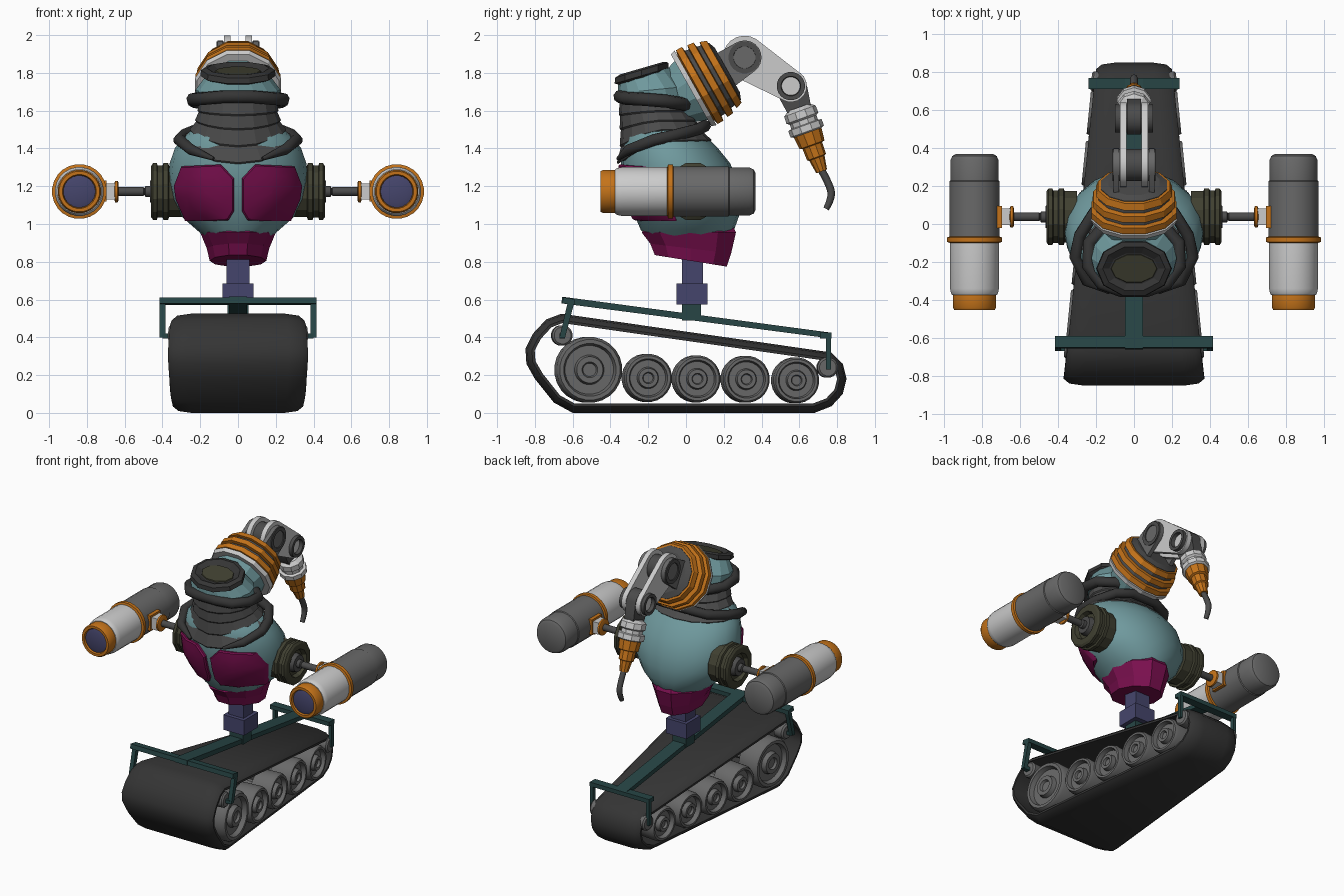
import bpy, bmesh, math
from mathutils import Vector
from math import sin, cos, pi

if "Cube" in bpy.data.objects:
    bpy.data.objects.remove(bpy.data.objects["Cube"])

COL = dict(teal=(.16, .32, .34), magenta=(.2, .005, .08), orange=(.55, .17, .01), dark=(.07, .07, .07),
           black=(.035, .035, .035), olive=(.05, .05, .03), blue=(.06, .06, .15), frame=(.02, .06, .06),
           light=(.55, .55, .55), grey=(.14, .14, .14))
MATS = {}
for k, c in COL.items():
    MATS[k] = bpy.data.materials.new(k)
    MATS[k].diffuse_color = (*c, 1)


def mesh(name, verts, faces, mat, smooth=None):
    me = bpy.data.meshes.new(name)
    me.from_pydata([tuple(v) for v in verts], [], faces)
    bm = bmesh.new()
    bm.from_mesh(me)
    bmesh.ops.recalc_face_normals(bm, faces=bm.faces)
    bm.to_mesh(me)
    bm.free()
    me.materials.append(MATS[mat])
    ob = bpy.data.objects.new(name, me)
    bpy.context.collection.objects.link(ob)
    if smooth:
        bpy.ops.object.select_all(action='DESELECT')
        ob.select_set(True)
        bpy.context.view_layer.objects.active = ob
        bpy.ops.object.shade_smooth_by_angle(angle=math.radians(smooth))
    return ob


def loft(name, rings, mat, smooth=None, closed=False):
    n, m = len(rings[0]), len(rings)
    faces = []
    for i in range(m if closed else m - 1):
        a, b = i * n, (i + 1) % m * n
        faces += [(a + j, a + (j + 1) % n, b + (j + 1) % n, b + j) for j in range(n)]
    if not closed:
        faces += [tuple(range(n)), tuple(range((m - 1) * n, m * n))]
    return mesh(name, [v for r in rings for v in r], faces, mat, smooth)


def lathe(name, origin, axis, profile, mat, n=24, smooth=35):
    q = Vector(axis).to_track_quat('Z', 'Y')
    o = Vector(origin)
    return loft(name, [[o + q @ Vector((r * cos(2 * pi * (j + .5) / n), r * sin(2 * pi * (j + .5) / n), t))
                        for j in range(n)] for t, r in profile], mat, smooth)


def oval(z, cy, rx, ry, tilt=0, drop=0, n=16):
    out = []
    for j in range(n):
        a = 2 * pi * j / n
        y = ry * sin(a)
        out.append((rx * cos(a), cy + y, z + tilt * y - drop * max(0, -sin(a)) ** 1.5))
    return out


def prism(name, pts, x0, x1, mat, smooth=None):
    return loft(name, [[(x, y, z) for y, z in pts] for x in (x0, x1)], mat, smooth)


def capsule(a, ra, b, rb, n=10):
    phi = math.atan2(b[1] - a[1], b[0] - a[0])
    return ([(a[0] + ra * cos(phi + pi / 2 + pi * i / n), a[1] + ra * sin(phi + pi / 2 + pi * i / n)) for i in range(n + 1)]
            + [(b[0] + rb * cos(phi - pi / 2 + pi * i / n), b[1] + rb * sin(phi - pi / 2 + pi * i / n)) for i in range(n + 1)])


def box(name, x0, x1, y0, y1, z0, z1, mat):
    return prism(name, [(y0, z0), (y1, z0), (y1, z1), (y0, z1)], x0, x1, mat)


def tube(name, pts, depth, mat, cyclic=False, kind='POLY', res=2):
    cu = bpy.data.curves.new(name, 'CURVE')
    cu.dimensions, cu.bevel_depth, cu.bevel_resolution, cu.use_fill_caps = '3D', depth, res, True
    sp = cu.splines.new(kind)
    sp.points.add(len(pts) - 1)
    for p, v in zip(sp.points, pts):
        p.co, p.radius = (*v[:3], 1), (v[3] if len(v) > 3 else 1)
    sp.use_cyclic_u = cyclic
    if kind == 'NURBS':
        sp.order_u, sp.use_endpoint_u, sp.resolution_u = 3, not cyclic, 4
    cu.materials.append(MATS[mat])
    ob = bpy.data.objects.new(name, cu)
    bpy.context.collection.objects.link(ob)


# Tapered rubber track
half = lambda y: .285 - .1 * y
path = [(-.6, .0), (.68, .0), (.77, .035), (.83, .1), (.85, .18), (.83, .26), (.77, .32), (-.66, .525),
        (-.74, .495), (-.81, .42), (-.85, .34), (-.845, .26), (-.8, .18), (-.7, .055)]
rings = []
for i, p in enumerate(path):
    p, a, b = Vector(p), Vector(path[i - 1]), Vector(path[(i + 1) % len(path)])
    t = ((p - a).normalized() + (b - p).normalized()).normalized()
    nrm = Vector((-t.y, t.x))
    sect = [(0, .05), (0, .035), (-.03, .01), (-.1, 0)]
    ring = [(s * (half(p.x) + o), d) for s, lst in ((1, sect), (-1, sect[::-1])) for o, d in lst]
    rings.append([(x, *(p + nrm * d)) for x, d in ring])
loft("track", rings, 'black', 40, closed=True)

# Road wheels and small rollers
for s in (-1, 1):
    for y, z, r in [(-.51, .228, .175), (-.2, .185, .128), (.06, .18, .125), (.32, .178, .125), (.585, .172, .122)]:
        lathe("road_wheel", (s * half(y), y, z), (s, .1, 0),
              [(-.14, r), (-.01, r), (.012, r * .92), (.012, r * .8), (-.02, r * .74), (-.02, r * .45),
               (.012, r * .4), (.012, r * .24), (-.005, r * .2)], 'grey')
    for y, z in [(-.655, .41), (.75, .24)]:
        lathe("roller", (s * half(y), y, z), (s, .1, 0), [(-.06, .055), (.005, .055), (.015, .045), (.015, .02)], 'grey', 16)
for y, z in [(-.51, .228), (-.2, .185), (.06, .18), (.32, .178), (.585, .172)]:
    lathe("axle", (-.2, y, z), (1, 0, 0), [(0, .03), (.4, .03)], 'grey', 10)

# Carrier frame over the track
prism("frame_beam", [(-.66, .58), (.76, .395), (.765, .425), (-.655, .615)], -.048, .048, 'frame')
prism("front_crossbar", [(-.655, .58), (-.59, .572), (-.59, .602), (-.65, .612)], -.415, .415, 'frame')
box("rear_crossbar", -.24, .24, .71, .77, .395, .425, 'frame')
box("post_socket", -.055, .055, -.02, .08, .49, .6, 'frame')
for s in (-1, 1):
    prism("front_leg", [(-.67, .4), (-.64, .4), (-.59, .59), (-.625, .59)], s * .385, s * .415, 'frame')
    box("front_foot", s * .34, s * .4, -.67, -.64, .395, .42, 'frame')
    box("rear_leg", s * .215, s * .24, .74, .768, .23, .41, 'frame')

# Waist post
box("post_base", -.083, .083, -.05, .115, .575, .685, 'blue')
box("post", -.06, .06, -.022, .09, .68, .86, 'blue')

# Pelvis
loft("pelvis", [oval(.805, .025, .15, .2, -.16, n=10), oval(.87, .025, .165, .225, -.12, n=10),
                oval(.955, .015, .2, .262, 0, n=10), oval(.985, .015, .17, .24, .05, n=10)], 'magenta')

# Egg-shaped torso: z, half width, front y, back y
T = [(.92, .16, -.2, .22), (.97, .22, -.24, .255), (1.04, .30, -.27, .28), (1.13, .355, -.31, .287), (1.22, .37, -.335, .272),
     (1.32, .362, -.345, .235), (1.4, .335, -.34, .17), (1.46, .29, -.335, .11), (1.51, .23, -.3, .05)]
loft("torso", [oval(z, (f + b) / 2, rx, (b - f) / 2, n=20) for z, rx, f, b in T], 'teal', 30)


def front_y(x, z):
    for a, b in zip(T, T[1:]):
        if a[0] <= z <= b[0]:
            k = (z - a[0]) / (b[0] - a[0])
            rx, f, bk = [a[i] + k * (b[i] - a[i]) for i in (1, 2, 3)]
            u = min(abs(x) / rx, .96)
            return (f + bk) / 2 - (bk - f) / 2 * math.sqrt(1 - u * u)


# Chest plates wrapped on the torso front
plate = [(.3, 1.305), (.2, 1.31), (.09, 1.315), (.02, 1.24), (.02, 1.15), (.02, 1.07), (.05, 1.02), (.16, 1.015),
         (.28, 1.015), (.33, 1.13), (.34, 1.2)]
for s in (-1, 1):
    rings = []
    for k, off in [(1, .02), (1, -.014), (.95, -.024), (.6, -.024), (.25, -.024), (.02, -.024)]:
        pts = [(.18 + (x - .18) * k, 1.17 + (z - 1.17) * k) for x, z in plate]
        rings.append([(s * x, front_y(x, z) + off, z) for x, z in pts])
    loft("chest_plate", rings, 'magenta', 30)

# Stepped neck mantle dipping to a V on the chest
M = [(1.67, -.165, .205, .185, 0), (1.6, -.16, .208, .19, .02), (1.55, -.145, .222, .2, .045),
     (1.5, -.13, .25, .215, .085), (1.445, -.115, .315, .245, .12)]
rings = []
for z, cy, rx, ry, d in M:
    rings += [oval(z, cy, rx + .006, ry + .006, 0, d), oval(z - .008, cy, rx, ry, 0, d)]
loft("neck_mantle", rings, 'dark')


def mirrored(half_pts):
    return [(-p[0], *p[1:]) for p in half_pts[::-1]] + half_pts


# Shoulder collar and head rim bands
tube("shoulder_collar", mirrored([(.1, .1, 1.52), (.21, .06, 1.5), (.285, -.06, 1.47), (.31, -.17, 1.445),
                                  (.25, -.3, 1.395, .9), (.13, -.36, 1.345, .3)]), .033, 'black')
tube("head_rim", mirrored([(.07, -.35, 1.675), (.17, -.315, 1.665), (.24, -.22, 1.66), (.235, -.1, 1.65),
                           (.15, -.01, 1.635), (.06, .015, 1.63)]), .035, 'black', True)

# Head with dished top
loft("head", [oval(1.64, -.165, .215, .185), oval(1.71, -.18, .225, .18, .1), oval(1.79, -.22, .165, .14, .28)], 'teal')
loft("head_top_rim", [oval(1.775, -.225, .165, .135, .29, n=10), oval(1.785, -.235, .2, .15, .29, n=10),
                      oval(1.815, -.235, .195, .148, .29, n=10), oval(1.825, -.235, .165, .12, .29, n=10),
                      oval(1.805, -.235, .13, .085, .29, n=10)], 'black')
loft("head_top_disc", [oval(1.795, -.235, .125, .08, .29, n=10), oval(1.812, -.235, .12, .075, .29, n=10)], 'olive')

# Ribbed turret behind the head
o, ax = (0, .04, 1.715), (0, .87, .49)
for name, prof, mat in [("turret_plug", [(-.17, .13), (0, .19)], 'teal'), ("turret_flange", [(-.015, .225), (.012, .235)], 'light'),
                        ("turret_ring", [(.012, .2), (.02, .232), (.055, .232), (.06, .2)], 'orange'),
                        ("turret_core", [(.05, .207), (.19, .18), (.205, .14)], 'dark'),
                        ("turret_ring", [(.08, .2), (.085, .225), (.12, .222), (.125, .19)], 'orange'),
                        ("turret_ring", [(.145, .18), (.15, .208), (.185, .195), (.19, .16)], 'orange')]:
    lathe(name, o, ax, prof, mat, 12, 20)

# Tail arm linkage
A, B = (.31, 1.882), (.555, 1.73)
d = Vector((.34, -.94))
for s in (-1, 1):
    prism("tail_bracket", capsule((.2, 1.81), .1, A, .09), s * .08, s * .108, 'grey', 30)
    prism("tail_link", capsule(A, .115, B, .085), s * .04, s * .075, 'light', 30)
for p, r, w in [(A, .085, .114), (B, .075, .1)]:
    lathe("tail_pin", (-w, *p), (1, 0, 0), [(.025, r * .65), (0, r * .7), (0, r), (2 * w, r), (2 * w, r * .7), (2 * w - .025, r * .65)], 'dark', 20)
prism("tail_forearm", capsule(B, .085, tuple(Vector(B) + d * .1), .07), -.037, .037, 'dark', 30)
for name, prof, mat in [("tail_collar", [(.12, .06), (.14, .088), (.18, .09), (.19, .075), (.215, .075), (.22, .094), (.255, .094), (.262, .08)], 'light'),
                        ("tail_nozzle", [(.26, .078), (.33, .07), (.335, .055), (.4, .053), (.405, .043), (.48, .03)], 'orange')]:
    lathe(name, (0, *B), (0, *d), prof, mat, 10, 20)
tube("tail_stinger", [(0, .712, 1.295), (0, .76, 1.21), (0, .775, 1.14), (0, .742, 1.08, .8)], .02, 'dark', kind='NURBS')

# Shoulder hubs, rods and lamp-like cannons
for s in (-1, 1):
    c, out = (0, .038, 1.172), (s, 0, 0)
    lathe("shoulder_hub", c, out, [(.3, .14), (.365, .14), (.37, .155), (.395, .155), (.4, .142), (.425, .142),
                                   (.43, .155), (.45, .155), (.46, .14), (.46, .1), (.43, .09)], 'olive', 12, 20)
    lathe("shoulder_cap", c, out, [(.42, .07), (.465, .06)], 'dark', 12)
    lathe("arm_rod", c, out, [(.45, .03), (.49, .03), (.495, .018), (.5, .024), (.66, .024)], 'dark', 12)
    lathe("arm_flange", c, out, [(.632, .045), (.637, .058), (.65, .058), (.655, .045)], 'orange', 16)
    box("arm_mount", s * .65, s * .74, -.005, .082, 1.13, 1.215, 'light')
    box("mount_plate", s * .695, s * .73, -.02, .095, 1.12, 1.23, 'orange')
    for name, prof, mat in [("cannon_muzzle", [(-.36, .112), (-.38, .115), (-.44, .115), (-.452, .108), (-.452, .09), (-.43, .085)], 'orange'),
                            ("cannon_lens", [(-.4, .085), (-.44, .085), (-.448, .06)], 'blue'),
                            ("cannon_barrel", [(-.375, .118), (-.365, .125), (-.34, .13), (-.09, .13)], 'light'),
                            ("cannon_band", [(-.1, .128), (-.095, .145), (-.07, .145), (-.065, .128)], 'orange'),
                            ("cannon_rear", [(-.08, .133), (.225, .133), (.23, .128), (.335, .128), (.358, .118), (.368, .1)], 'grey')]:
        lathe(name, (s * .84, 0, 1.172), (0, 1, 0), prof, mat, 24)

for m in bpy.data.materials:
    if m.users and not m.is_grease_pencil:
        m.use_nodes = True
        m.node_tree.nodes["Principled BSDF"].inputs["Base Color"].default_value = m.diffuse_color
